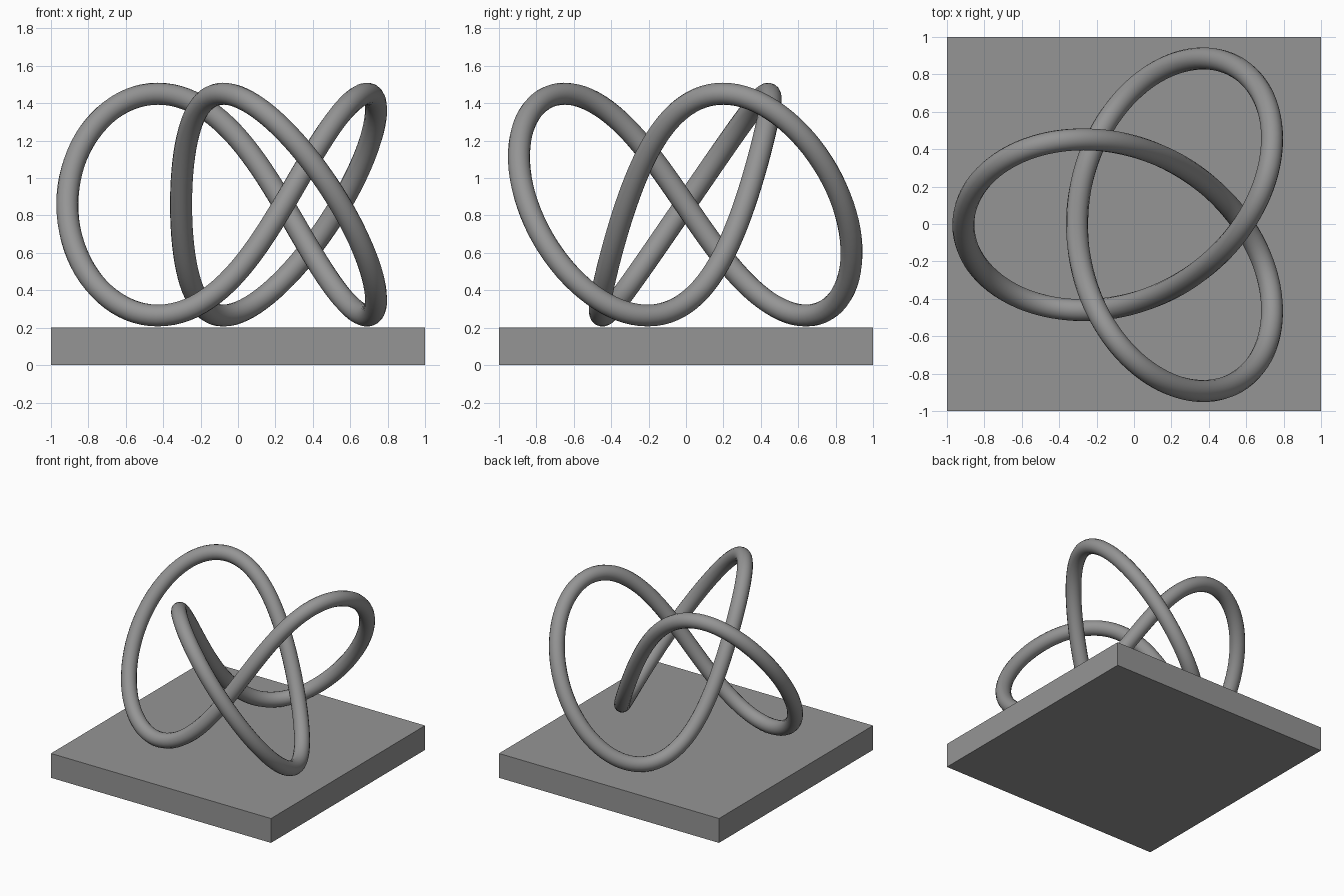
import bpy
from math import sin, cos, pi

if "Cube" in bpy.data.objects:
    bpy.data.objects.remove(bpy.data.objects["Cube"])

# Dark grey shared by both parts
grey = bpy.data.materials.new("dark_grey")
grey.diffuse_color = (0.3, 0.3, 0.3, 1)
grey.use_nodes = True
grey.node_tree.nodes["Principled BSDF"].inputs["Base Color"].default_value = grey.diffuse_color

# Square base slab
bpy.ops.mesh.primitive_cube_add(size=1, location=(0, 0, 0.1))
base = bpy.context.object
base.name = "base"
base.scale = (2, 2, 0.2)
bpy.ops.object.transform_apply(location=False, rotation=False, scale=True)
base.data.materials.append(grey)

# Trefoil path: harmonics (amplitude, frequency) with three-fold symmetry
HARMONICS = [(0.649, 2), (0.253, -1), (0.051, 5), (0.0205, -4)]
CENTRE = (0.061, -0.004, 0.858)
COUNT = 240


def knot_point(t):
    x = -sum(a * cos(f * t) for a, f in HARMONICS)
    y = sum(a * sin(f * t) for a, f in HARMONICS)
    z = 0.593 * sin(3 * t)
    return (CENTRE[0] + x, CENTRE[1] + y, CENTRE[2] + z, 1)


# Round tube swept along the closed path
curve = bpy.data.curves.new("knot", "CURVE")
curve.dimensions = "3D"
curve.bevel_depth = 0.059
curve.bevel_resolution = 6
spline = curve.splines.new("POLY")
spline.points.add(COUNT - 1)
for i, p in enumerate(spline.points):
    p.co = knot_point(2 * pi * i / COUNT)
spline.use_cyclic_u = True
spline.use_smooth = True
knot = bpy.data.objects.new("knot", curve)
bpy.context.collection.objects.link(knot)

# Turn the tube into a smooth mesh
bpy.ops.object.select_all(action="DESELECT")
knot.select_set(True)
bpy.context.view_layer.objects.active = knot
bpy.ops.object.convert(target="MESH")
bpy.ops.object.shade_smooth()
knot = bpy.context.object
knot.data.materials.append(grey)
